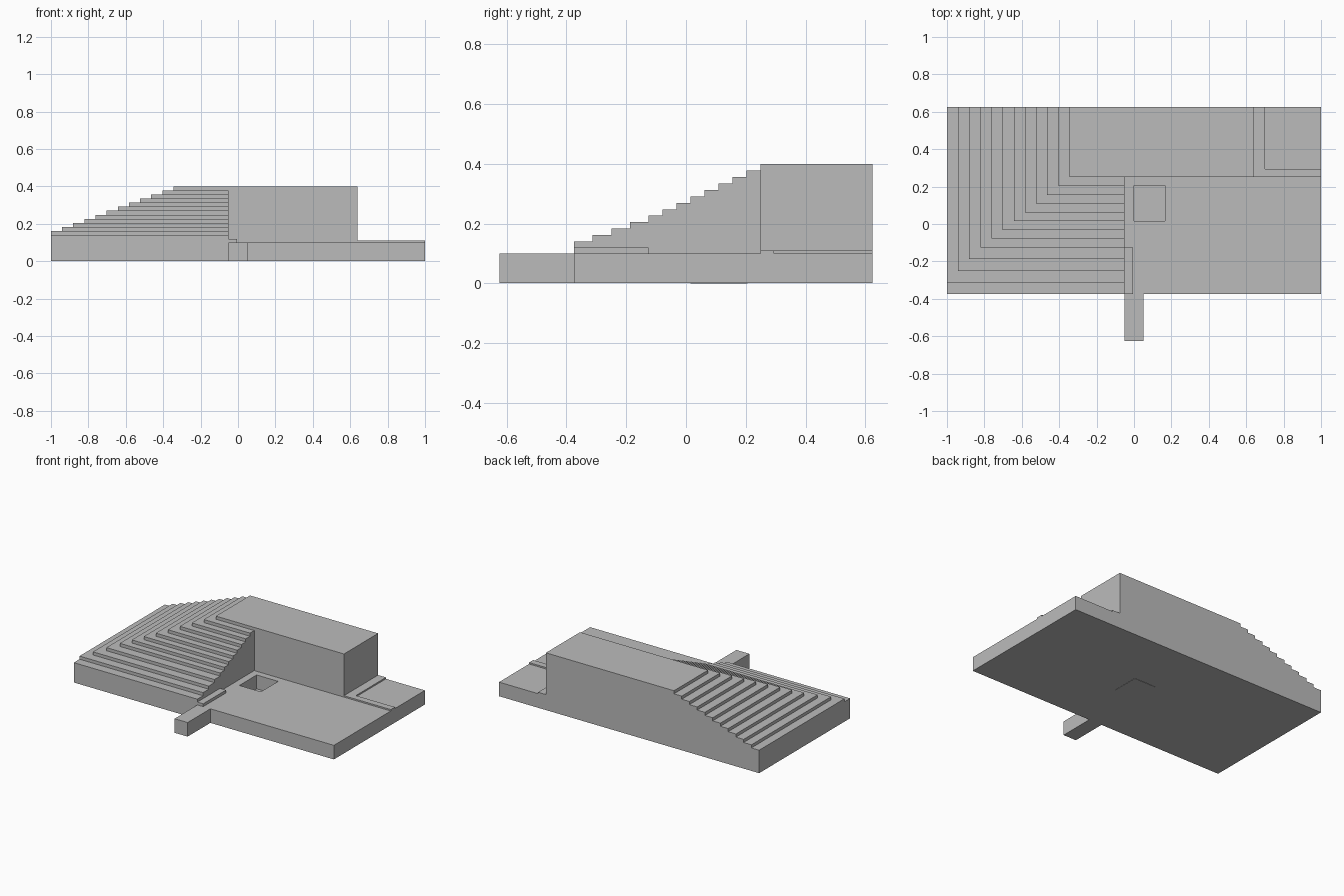
import bpy
import bmesh

cube = bpy.data.objects.get("Cube")
if cube:
    bpy.data.objects.remove(cube, do_unlink=True)

# One plain grey for the whole model
grey = bpy.data.materials.new("plain grey")
grey.use_nodes = True
grey.diffuse_color = (0.5, 0.5, 0.5, 1)
grey.node_tree.nodes["Principled BSDF"].inputs["Base Color"].default_value = (0.5, 0.5, 0.5, 1)

# Main dimensions
LEFT, RIGHT = -1, 1
FRONT, BACK = -0.375, 0.625
WALL_X, WALL_Y = -0.05, 0.25      # edges of the sunken plaza
GROUND, PLAZA, ROOF = 0.002, 0.1, 0.4
TOWER_X = 0.64
CURB = 0.11


def finish(name, bm):
    bmesh.ops.recalc_face_normals(bm, faces=bm.faces[:])
    mesh = bpy.data.meshes.new(name)
    bm.to_mesh(mesh)
    bm.free()
    mesh.materials.append(grey)
    obj = bpy.data.objects.new(name, mesh)
    bpy.context.collection.objects.link(obj)
    return obj


def prism(name, outline, z0, z1):
    """Extrude a plan outline from z0 up to z1."""
    bm = bmesh.new()
    base = bm.faces.new([bm.verts.new((x, y, z0)) for x, y in outline])
    top = bmesh.ops.extrude_face_region(bm, geom=[base])["geom"]
    for v in top:
        if isinstance(v, bmesh.types.BMVert):
            v.co.z = z1
    return finish(name, bm)


def box(name, x0, x1, y0, y1, z0, z1):
    return prism(name, [(x0, y0), (x1, y0), (x1, y1), (x0, y1)], z0, z1)


# Plaza slab with a rectangular pit cut through it
plaza = box("plaza_slab", WALL_X, RIGHT, FRONT, WALL_Y, GROUND, PLAZA)
pit = (0, 0.165, 0.015, 0.205)
cutter = box("pit_cutter", *pit, -0.1, 0.2)
cutter.hide_render = True
cutter.hide_set(True)
cut = plaza.modifiers.new("pit", "BOOLEAN")
cut.operation = "DIFFERENCE"
cut.solver = "EXACT"
cut.object = cutter
bpy.context.view_layer.objects.active = plaza
bpy.ops.object.modifier_apply(modifier=cut.name)
bpy.data.objects.remove(cutter, do_unlink=True)
box("pit_floor", *pit, 0, 0.004)

# Tall block and the low terrace beside it
box("tall_block", WALL_X, TOWER_X, WALL_Y, BACK, GROUND, ROOF)
box("rear_terrace", TOWER_X, RIGHT, WALL_Y, BACK, GROUND, PLAZA)
prism("terrace_curb", [(TOWER_X, WALL_Y), (RIGHT, WALL_Y), (RIGHT, 0.295),
                       (0.7, 0.295), (0.7, BACK), (TOWER_X, BACK)], PLAZA, CURB)

# Entrance walkway and low ledge at the foot of the stairs
box("walkway", WALL_X, 0.05, -0.625, FRONT, GROUND, PLAZA)
box("low_ledge", WALL_X, -0.005, FRONT, -0.125, PLAZA, 0.12)

# Lowest tread runs only along the front
box("first_step", LEFT, WALL_X, FRONT, FRONT + 0.0625, GROUND, 0.14)

# Stairs wrapping round the corner: rows of L-shaped edges joined by faces
LEVELS = 12
rise = (ROOF - 0.14) / LEVELS
run = (0.345 - 1) / (1 - LEVELS)
bm = bmesh.new()
rows = []
z = GROUND
for i in range(LEVELS):
    x = LEFT + run * i
    n = i + 1
    y = FRONT + 0.0625 * n if n <= 4 else -0.125 + (n - 4) * 0.375 / 8
    next_z = 0.14 + rise * n
    for height in (z, next_z):
        rows.append([bm.verts.new(p) for p in
                     ((WALL_X, y, height), (x, y, height), (x, BACK, height))])
    z = next_z
for a, b in zip(rows, rows[1:]):
    for k in range(2):
        bm.faces.new((a[k], a[k + 1], b[k + 1], b[k]))
# Close the top, bottom and both flat ends
corner_low = bm.verts.new((WALL_X, BACK, GROUND))
corner_top = bm.verts.new((WALL_X, BACK, ROOF))
bm.faces.new(rows[-1] + [corner_top])
bm.faces.new(rows[0] + [corner_low])
for k in (0, 2):
    bm.faces.new([row[k] for row in rows] + [corner_top, corner_low])
finish("corner_stairs", bm)
